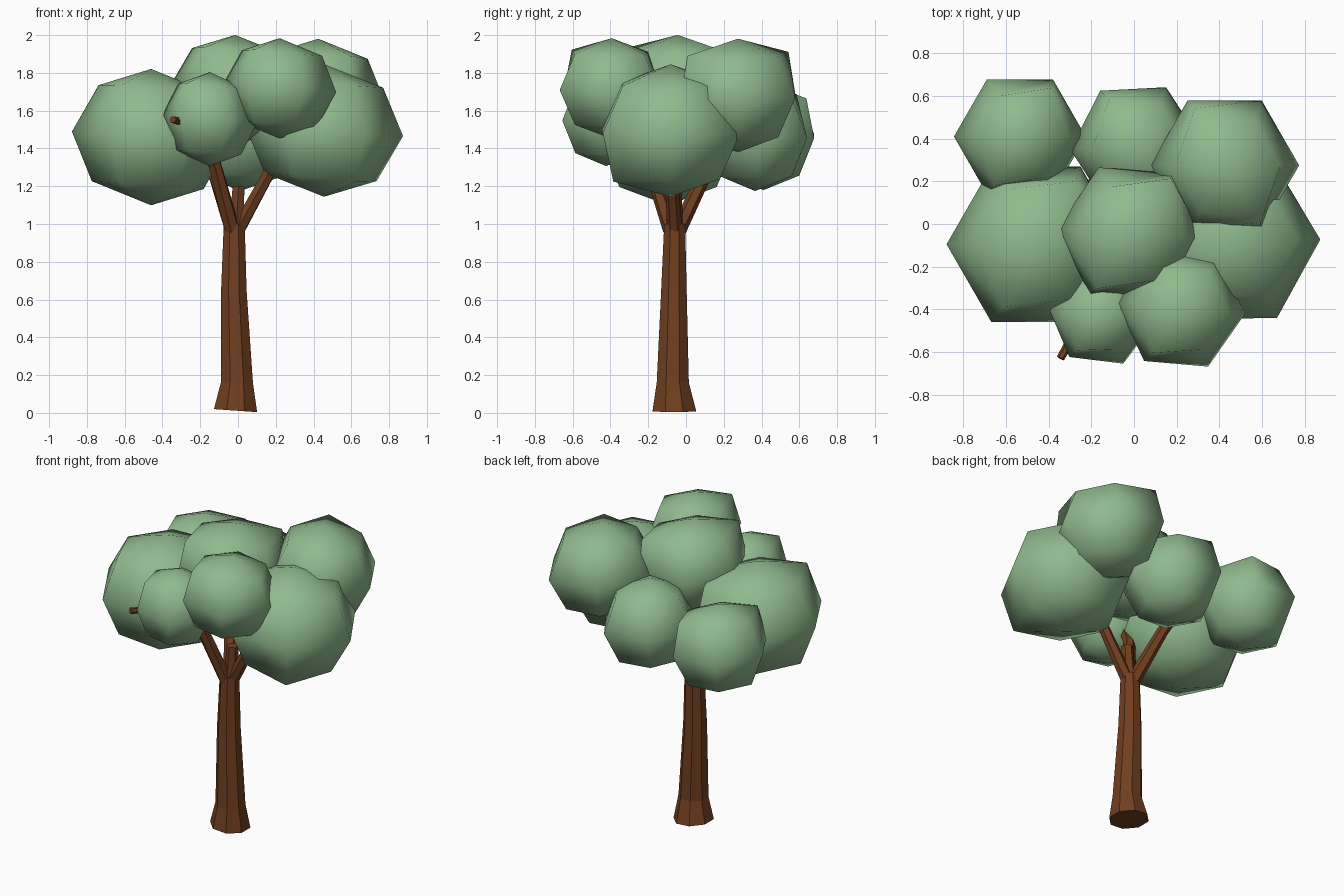
import bpy
import bmesh
from math import cos, sin, tan, pi, radians
from mathutils import Vector, Matrix

cube = bpy.data.objects.get("Cube")
if cube:
    bpy.data.objects.remove(cube, do_unlink=True)


def material(name, rgb):
    mat = bpy.data.materials.new(name)
    mat.use_nodes = True
    colour = (*rgb, 1.0)
    mat.diffuse_color = colour
    bsdf = next(n for n in mat.node_tree.nodes if n.type == 'BSDF_PRINCIPLED')
    bsdf.inputs["Base Color"].default_value = colour
    bsdf.inputs["Roughness"].default_value = 0.9
    return mat


leaf_green = material("leaf_green", (0.28, 0.49, 0.27))
bark_brown = material("bark_brown", (0.165, 0.05, 0.014))


def finish(name, bm, mat, smooth):
    bmesh.ops.recalc_face_normals(bm, faces=bm.faces)
    for face in bm.faces:
        face.smooth = smooth
    mesh = bpy.data.meshes.new(name)
    bm.to_mesh(mesh)
    bm.free()
    mesh.materials.append(mat)
    obj = bpy.data.objects.new(name, mesh)
    bpy.context.scene.collection.objects.link(obj)


def loft(sections, sides, phase=0.0):
    """Join polygon rings given as (centre, radius, rotation)."""
    bm = bmesh.new()
    previous = None
    for i, (centre, radius, rotation) in enumerate(sections):
        ring = []
        for k in range(sides):
            a = 2 * pi * k / sides + phase
            offset = Vector((radius * cos(a), radius * sin(a), 0))
            ring.append(bm.verts.new(Vector(centre) + rotation @ offset))
        if previous:
            for k in range(sides):
                j = (k + 1) % sides
                bm.faces.new((previous[k], previous[j], ring[j], ring[k]))
        if i in (0, len(sections) - 1):
            bm.faces.new(ring)
        previous = ring
    return bm


def limb(name, points, radii, sides=6):
    """Tapered straight-sided limb that follows a path."""
    points = [Vector(p) for p in points]
    sections = []
    for i, p in enumerate(points):
        along = points[min(i + 1, len(points) - 1)] - points[max(i - 1, 0)]
        sections.append((p, radii[i], along.to_track_quat('Z', 'Y').to_matrix()))
    finish(name, loft(sections, sides), bark_brown, False)


def leaf_clump(name, centre, radius, height, yaw=0, corners=(60, 240), side=1, bulge=1.2):
    """Six-sided, four-band sphere, tilted, with bulging corners above or below."""
    tilt = radians(4)
    sections = []
    for i in range(5):
        z = -height * cos(pi * i / 4)
        x = -z * tan(tilt) if i in (0, 4) else 0
        sections.append(((x, 0, z), radius * sin(pi * i / 4), Matrix.Identity(3)))
    bm = loft(sections, 6)
    bmesh.ops.remove_doubles(bm, verts=bm.verts, dist=0.001)
    for angle in corners:
        out = Vector((cos(radians(angle)), sin(radians(angle)), 0))
        for v in bm.verts:
            if v.co.z * side > height * 0.5 and v.co.dot(out) > radius * 0.6:
                v.co += out * radius * 0.7 * (bulge - 1)
                v.co.z += side * height * 0.03
    turn = (Matrix.Translation(centre) @ Matrix.Rotation(tilt, 4, 'Y')
            @ Matrix.Rotation(radians(yaw), 4, 'Z'))
    bm.transform(turn)
    finish(name, bm, leaf_green, True)


# Trunk with a flared, slightly tilted foot
level = Matrix.Identity(3)
foot = Matrix.Rotation(radians(4), 3, 'Y')
finish("trunk", loft([
    ((-0.013, -0.062, 0.012), 0.124, foot),
    ((-0.006, -0.07, 0.16), 0.092, level),
    ((-0.022, -0.064, 0.65), 0.073, level),
    ((-0.02, -0.06, 1.0), 0.06, level),
], 8, pi / 8), bark_brown, False)

# Branches above the fork
limb("centre_stub", [(-0.01, -0.06, 0.96), (0.003, -0.06, 1.2)], [0.045, 0.036])
limb("front_right_branch", [(-0.03, -0.08, 0.97), (-0.13, -0.2, 1.34), (-0.16, -0.3, 1.5)],
     [0.043, 0.037, 0.03])
limb("left_branch", [(0.005, -0.06, 0.98), (0.17, -0.08, 1.28), (0.3, -0.08, 1.46)],
     [0.04, 0.034, 0.028])
limb("back_right_branch", [(-0.03, -0.04, 0.97), (-0.13, 0.11, 1.28), (-0.19, 0.2, 1.42)],
     [0.043, 0.035, 0.03])
limb("twig", [(-0.16, -0.3, 1.5), (-0.345, -0.63, 1.553)], [0.024, 0.019])

# Foliage
leaf_clump("right_foliage", (-0.46, -0.095, 1.46), 0.42, 0.36, bulge=1.15)
leaf_clump("left_foliage", (0.455, -0.08, 1.495), 0.42, 0.35, 1, (300,), -1)
leaf_clump("top_foliage", (-0.015, -0.045, 1.71), 0.345, 0.29, -4, bulge=1.28)
leaf_clump("back_right_foliage", (-0.535, 0.41, 1.465), 0.31, 0.285)
leaf_clump("back_foliage", (0.01, 0.365, 1.465), 0.31, 0.29, 3, (120, 300))
leaf_clump("back_left_foliage", (0.425, 0.275, 1.68), 0.35, 0.30, 0, (120, 300), bulge=1.25)
leaf_clump("front_left_foliage", (0.22, -0.395, 1.718), 0.302, 0.265, -5, (240,))
leaf_clump("front_right_foliage", (-0.15, -0.42, 1.555), 0.255, 0.248, -7, (240,))
